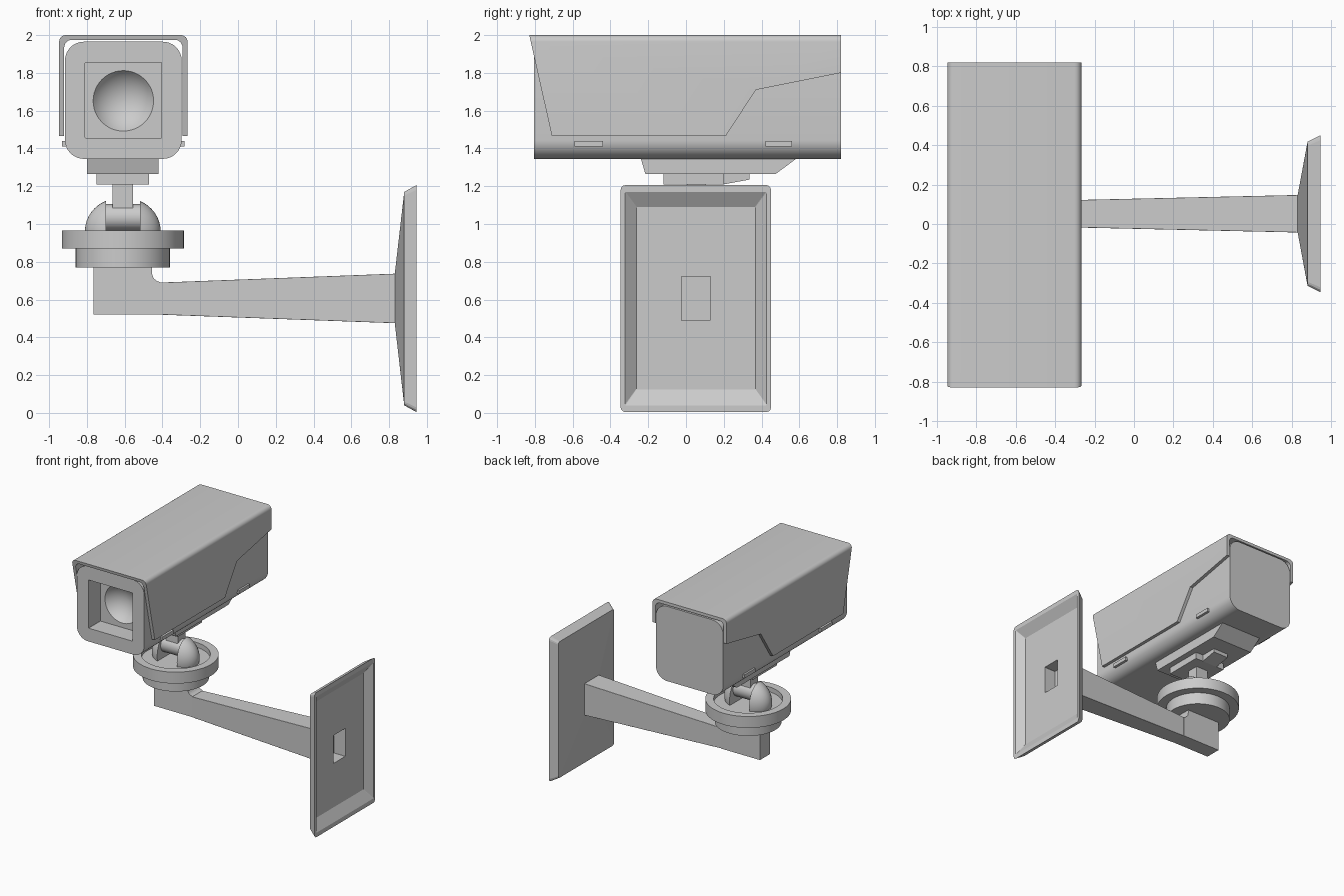
import bpy, bmesh, math

if "Cube" in bpy.data.objects:
    bpy.data.objects.remove(bpy.data.objects["Cube"])

ORDER = {'x': lambda p, u, v: (p, u, v),
         'y': lambda p, u, v: (u, p, v),
         'z': lambda p, u, v: (u, v, p)}


def finish(name, bm, smooth):
    bmesh.ops.remove_doubles(bm, verts=bm.verts, dist=1e-5)
    bmesh.ops.recalc_face_normals(bm, faces=bm.faces)
    me = bpy.data.meshes.new(name)
    bm.to_mesh(me)
    bm.free()
    ob = bpy.data.objects.new(name, me)
    bpy.context.collection.objects.link(ob)
    if smooth:
        shade(ob)
    return ob


def shade(ob):
    bpy.ops.object.select_all(action='DESELECT')
    ob.select_set(True)
    bpy.context.view_layer.objects.active = ob
    bpy.ops.object.shade_smooth_by_angle(angle=math.radians(30))


def ring(axis, pos, cu, cv, hu, hv, r=9, k=12):
    """Rounded rectangle across an axis; a large r gives an ellipse."""
    ru, rv = min(r, hu), min(r, hv)
    pts = []
    for q, (su, sv) in enumerate([(1, 1), (-1, 1), (-1, -1), (1, -1)]):
        for i in range(k + 1):
            a = (q + i / k) * math.pi / 2
            pts.append(ORDER[axis](pos, cu + su * (hu - ru) + ru * math.cos(a),
                                   cv + sv * (hv - rv) + rv * math.sin(a)))
    return pts


def loft(name, rings, smooth=True):
    bm = bmesh.new()
    vs = [[bm.verts.new(p) for p in r] for r in rings]
    n = len(vs[0])
    for a, b in zip(vs, vs[1:]):
        for i in range(n):
            j = (i + 1) % n
            bm.faces.new((a[i], a[j], b[j], b[i]))
    bm.faces.new(vs[0])
    bm.faces.new(vs[-1])
    return finish(name, bm, smooth)


def prism(name, axis, a, b, pts, smooth=False):
    return loft(name, [[ORDER[axis](p, u, v) for u, v in pts] for p in (a, b)], smooth)


def box(name, x0, x1, y0, y1, z0, z1):
    return prism(name, 'z', z0, z1, [(x0, y0), (x1, y0), (x1, y1), (x0, y1)])


def arc(cx, cz, r, a0, a1, n=6):
    return [(cx + r * math.cos(math.radians(a0 + (a1 - a0) * i / n)),
             cz + r * math.sin(math.radians(a0 + (a1 - a0) * i / n))) for i in range(n + 1)]


CX, JX, JY = -0.607, -0.61, 0.055

# Camera housing with square recess and dished lens
rings = [ring('y', 0.82, CX, 1.655, 0.309, 0.31, 0.1),
         ring('y', -0.805, CX, 1.655, 0.309, 0.31, 0.1),
         ring('y', -0.805, CX, 1.655, 0.202, 0.2, 0.004),
         ring('y', -0.65, CX, 1.655, 0.202, 0.2, 0.004)]
for i in range(9):
    t = math.radians(55 * (1 - i / 8.3))
    rad = 0.16 * math.sin(t) / math.sin(math.radians(55))
    depth = 0.195 * (math.cos(t) - math.cos(math.radians(55)))
    rings.append(ring('y', -0.65 + depth, CX, 1.652, rad, rad))
loft('camera_housing', rings)

# Sun hood: U-shaped shell trimmed to the side outline
half = [(0.313, 1.4), (0.34, 1.4)] + arc(0.305, 1.965, 0.035, 0, 90)
inner = arc(0.273, 1.935, 0.04, 90, 0)
outline = half + [(-x, z) for x, z in reversed(half)] + \
    [(-x, z) for x, z in reversed(inner)] + inner
hood = prism('sun_hood', 'y', -0.9, 0.82, [(CX + x, z) for x, z in outline])
cutter = prism('hood_trim', 'x', -1.2, 0, [(-0.852, 2.1), (-0.71, 1.465), (0.21, 1.465),
                                         (0.37, 1.71), (0.9, 1.816), (0.9, 2.1)])
mod = hood.modifiers.new('trim', 'BOOLEAN')
mod.operation, mod.object, mod.solver = 'INTERSECT', cutter, 'EXACT'
bpy.context.view_layer.objects.active = hood
hood.select_set(True)
bpy.ops.object.modifier_apply(modifier='trim')
bpy.data.objects.remove(cutter)
shade(hood)

# Side clips under the hood
for y0, y1 in ((-0.59, -0.44), (0.42, 0.56)):
    for s in (-1, 1):
        xs = sorted((CX + s * 0.27, CX + s * 0.324))
        box('hood_clip', xs[0], xs[1], y0, y1, 1.41, 1.44)

# Mounting shoe below the housing
prism('mount_shoe', 'x', -0.80, -0.42,
      [(-0.24, 1.35), (-0.215, 1.265), (0.475, 1.265), (0.59, 1.35)])
box('shoe_block', -0.75, -0.47, -0.12, 0.2, 1.21, 1.27)
prism('shoe_tongue', 'x', -0.68, -0.54,
      [(0.19, 1.27), (0.19, 1.21), (0.2, 1.21), (0.335, 1.235), (0.335, 1.27)])

# Swivel joint: post, pivot barrel and two rounded ears
box('swivel_post', JX - 0.055, JX + 0.055, JY - 0.05, JY + 0.05, 1.04, 1.215)
loft('pivot_barrel', [ring('x', JX + d, JY, 1.035, 0.07, 0.07, k=8) for d in (-0.09, 0.09)])
for s in (-1, 1):
    ear = []
    for i in range(9):
        d = 0.09 + 0.1095 * math.sin(i / 8 * math.pi / 2)
        f = math.sqrt(1 - (d / 0.2) ** 2)
        ear.append(ring('x', JX + s * d, JY, 0.965, 0.13 * f, 0.177 * f, k=8))
    loft('swivel_ear', ear)

# Round base with raised rim over a smaller disc
loft('swivel_base', [ring('z', z, JX, JY, r, r) for r, z in
                     [(0.25, 0.77), (0.25, 0.87), (0.323, 0.87), (0.323, 0.965),
                      (0.26, 0.965), (0.26, 0.925)]])

# Arm elbow with a small fillet
prism('arm_elbow', 'y', JY - 0.067, JY + 0.067,
      [(-0.765, 0.78), (-0.765, 0.52), (-0.41, 0.52), (-0.41, 0.69)]
      + arc(-0.405, 0.742, 0.05, 260, 180) + [(-0.455, 0.78)])

# Tapered arm flowing into the hollow wall plate
sections = [(-0.41, 0.067, 0.52, 0.69, 0.002), (0.83, 0.095, 0.475, 0.737, 0.002),
            (0.88, 0.365, 0.04, 1.17, 0.02), (0.945, 0.398, 0.004, 1.206, 0.025),
            (0.945, 0.375, 0.04, 1.17, 0.005), (0.895, 0.315, 0.125, 1.09, 0.003),
            (0.895, 0.077, 0.49, 0.722, 0.002), (0.79, 0.077, 0.49, 0.722, 0.002)]
loft('arm_and_wall_plate', [ring('x', x, JY - 0.003, (z0 + z1) / 2, hy, (z1 - z0) / 2, r, 3)
                            for x, hy, z0, z1, r in sections], False)
